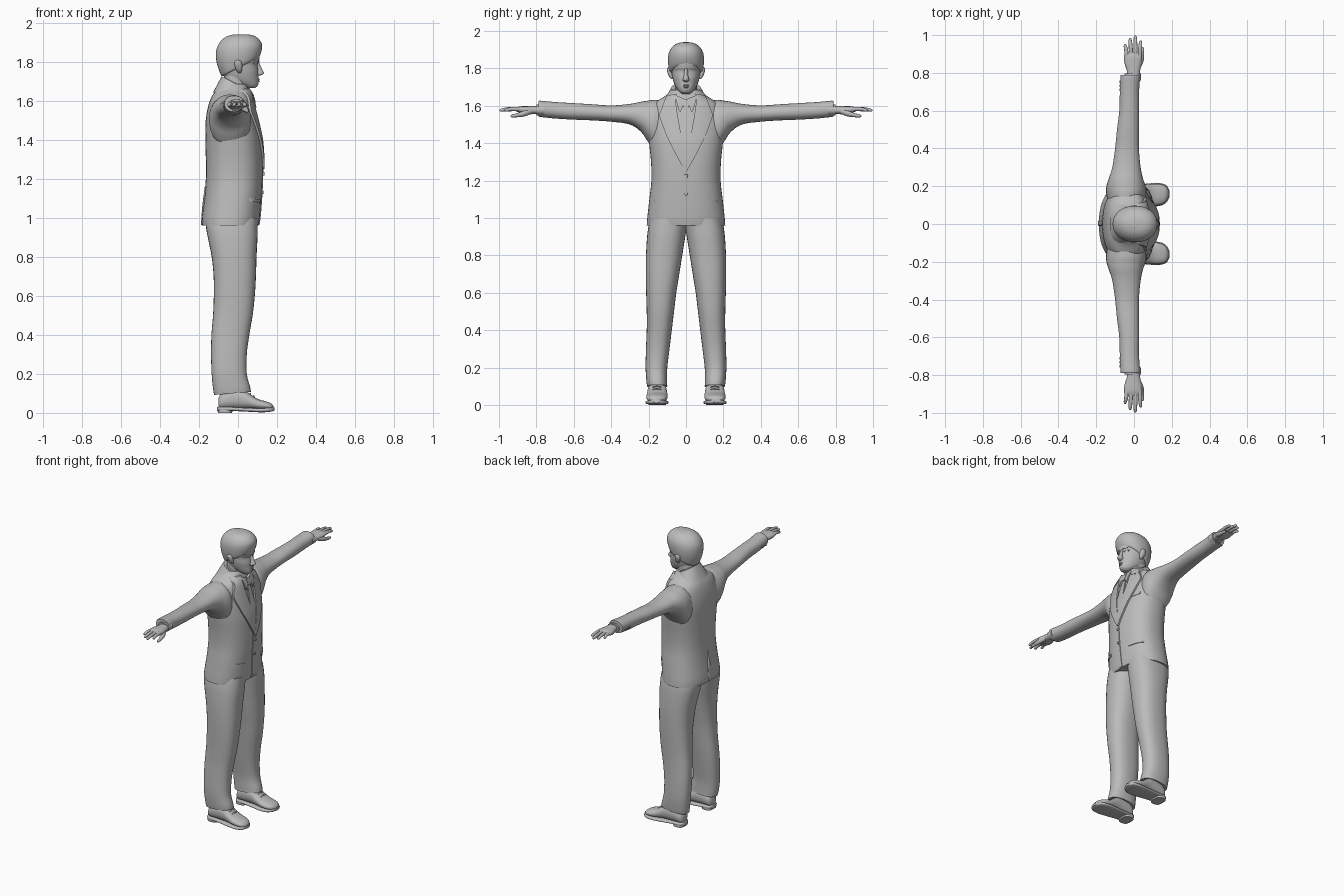
import bpy, bmesh, math
from mathutils import Vector
from mathutils.bvhtree import BVHTree

mat = bpy.data.materials.new("plain grey")
mat.diffuse_color = (0.5, 0.5, 0.5, 1)


def finish(name, bm):
    bmesh.ops.recalc_face_normals(bm, faces=bm.faces)
    me = bpy.data.meshes.new(name)
    bm.to_mesh(me)
    bm.free()
    me.materials.append(mat)
    ob = bpy.data.objects.new(name, me)
    bpy.context.collection.objects.link(ob)
    return ob


def spline(rows, steps):
    """Catmull-Rom through rows of numbers."""
    out = []
    for i in range(len(rows) - 1):
        a, b, c, d = rows[max(i - 1, 0)], rows[i], rows[i + 1], rows[min(i + 2, len(rows) - 1)]
        for s in range(steps):
            t = s / steps
            out.append([0.5 * (2 * q + (r - p) * t + (2 * p - 5 * q + 4 * r - w) * t * t
                        + (3 * q - p - 3 * r + w) * t ** 3) for p, q, r, w in zip(a, b, c, d)])
    return out + [list(rows[-1])]


def loft(name, axis, rows, n=32, steps=4, power=2.3, side=1):
    """Skin over rings (position, a0, a1, b0, b1[, tilt]); side=-1 mirrors in y."""
    bm = bmesh.new()
    order = {"z": (2, 0, 1), "y": (1, 0, 2), "x": (0, 1, 2)}[axis]
    rings = []
    for r in spline([tuple(q) + (0,) * (6 - len(q)) for q in rows], steps):
        ring = []
        for k in range(n):
            t = 2 * math.pi * k / n
            c, s = math.cos(t), math.sin(t)
            u = math.copysign(abs(c) ** (2 / power), c)
            v = math.copysign(abs(s) ** (2 / power), s)
            p = [0, 0, 0]
            p[order[0]] = r[0] + r[5] * u
            p[order[1]] = (r[1] + r[2]) / 2 + (r[2] - r[1]) / 2 * u
            p[order[2]] = (r[3] + r[4]) / 2 + (r[4] - r[3]) / 2 * v
            ring.append(bm.verts.new((p[0], p[1] * side, p[2])))
        rings.append(ring)
    for a, b in zip(rings, rings[1:]):
        for k in range(n):
            bm.faces.new((a[k], a[k - 1], b[k - 1], b[k]))
    bm.faces.new(rings[0])
    bm.faces.new(rings[-1])
    return finish(name, bm)


def tube(name, pts, side=1):
    """Round limb through points (x, y, z, radius), running along y."""
    return loft(name, "y", [(y, x - r, x + r, z - r, z + r) for x, y, z, r in pts], 12, 3, 2, side)


def surface(ob):
    return BVHTree.FromPolygons([v.co for v in ob.data.vertices],
                                [p.vertices[:] for p in ob.data.polygons])


def front(tree, y, z):
    hit = tree.ray_cast(Vector((1, y, z)), Vector((-1, 0, 0)))[0]
    return hit.x if hit else 0.04


def patch(name, tree, left, right, lift, thick=0.008, side=1, n=18, m=6):
    """Cloth plate laid on the front between two (y, z) edges."""
    def at(edge, t):
        f = t * (len(edge) - 1)
        i = min(int(f), len(edge) - 2)
        return Vector(edge[i]).lerp(Vector(edge[i + 1]), f - i)
    bm = bmesh.new()
    grid = []
    for i in range(n + 1):
        a, b = at(left, i / n), at(right, i / n)
        row = []
        for j in range(m + 1):
            y, z = a.lerp(b, j / m)
            row.append(bm.verts.new((front(tree, y * side, z) + lift, y * side, z)))
        grid.append(row)
    for i in range(n):
        for j in range(m):
            f = bm.faces.new((grid[i][j], grid[i + 1][j], grid[i + 1][j + 1], grid[i][j + 1]))
    top = bmesh.ops.extrude_face_region(bm, geom=bm.faces[:])["geom"]
    for v in top:
        if isinstance(v, bmesh.types.BMVert):
            v.co.x -= thick + lift
    return finish(name, bm)


# Jacket body
jacket = loft("jacket_body", "z", [
    (0.96, -.185, .105, -.21, .21), (1.0, -.185, .112, -.207, .207), (1.1, -.172, .12, -.196, .196),
    (1.2, -.165, .125, -.185, .185), (1.3, -.165, .125, -.187, .187), (1.4, -.167, .118, -.197, .197),
    (1.48, -.167, .102, -.203, .203), (1.55, -.158, .085, -.2, .2), (1.61, -.14, .07, -.175, .175),
    (1.65, -.115, .058, -.115, .115), (1.685, -.085, .045, -.078, .078)], 48, 4, 2.35)
body = surface(jacket)

# Jacket collar, shirt collar and neck
loft("jacket_collar", "z", [(1.63, -.128, .06, -.12, .12, -.012), (1.665, -.1, .05, -.095, .095, -.03),
     (1.69, -.083, .05, -.08, .08, -.035)], 36)
loft("shirt_collar", "z", [(1.63, -.08, .058, -.077, .077, -.03), (1.675, -.075, .058, -.073, .073, -.03),
     (1.69, -.072, .054, -.07, .07, -.03)], 36)
loft("neck", "z", [(1.6, -.07, .045, -.062, .062), (1.68, -.07, .045, -.06, .06),
     (1.75, -.065, .045, -.06, .06)])

# Lapels, shirt collar points, pockets
for s, tag in ((1, "left"), (-1, "right")):
    patch("lapel_" + tag, body, [(.06, 1.66), (.045, 1.55), (.025, 1.44), (-.002, 1.33), (-.002, 1.25)],
          [(.11, 1.64), (.145, 1.55), (.105, 1.44), (.055, 1.34), (.004, 1.25)], .011, side=s)
    patch("lapel_notch_" + tag, body, [(.05, 1.665), (.065, 1.61)], [(.105, 1.655), (.125, 1.595)], .014, side=s)
    patch("collar_point_" + tag, body, [(.004, 1.635), (.03, 1.565)], [(.062, 1.66), (.04, 1.58)], .014, side=s)
    patch("pocket_flap_" + tag, body, [(.085, 1.092), (.085, 1.076)], [(.17, 1.1), (.17, 1.084)], .005, side=s)
patch("breast_pocket", body, [(.1, 1.44), (.1, 1.425)], [(.15, 1.45), (.15, 1.435)], .003)

# Tie and front overlap
patch("tie_knot", body, [(-.022, 1.635), (-.013, 1.59)], [(.022, 1.635), (.013, 1.59)], .016)
patch("tie_blade", body, [(-.013, 1.595), (-.028, 1.45), (-.005, 1.33)],
      [(.013, 1.595), (.028, 1.45), (.005, 1.33)], .008)
patch("front_overlap", body, [(-.022, 1.29), (-.022, 1.1), (-.012, .962)],
      [(.004, 1.29), (.01, 1.1), (.015, .962)], .004)
for i, z in enumerate((1.225, 1.13)):
    x = front(body, 0, z)
    loft("button_%d" % i, "x", [(x - .003, -.01, .01, z - .01, z + .01),
         (x + .01, -.009, .009, z - .009, z + .009)], 16, 1, 2)

# Back vent flap
loft("back_vent", "z", [(.962, -.19, -.17, -.012, .02), (1.06, -.183, -.16, -.012, .018),
     (1.16, -.17, -.15, -.004, .006)], 12, 3, 4)

# Limbs, built on one side and mirrored
for s, tag in ((1, "left"), (-1, "right")):
    loft("sleeve_" + tag, "y", [
        (.12, -.14, .055, 1.36, 1.63), (.17, -.148, .066, 1.37, 1.632), (.205, -.145, .06, 1.41, 1.627),
        (.24, -.134, .048, 1.46, 1.622), (.3, -.115, .035, 1.5, 1.61), (.4, -.1, .026, 1.515, 1.602),
        (.5, -.09, .026, 1.522, 1.608), (.6, -.078, .027, 1.526, 1.614), (.7, -.075, .027, 1.532, 1.62),
        (.775, -.072, .032, 1.54, 1.627), (.788, -.07, .03, 1.543, 1.625)], 32, 4, 2.15, s)
    loft("shirt_cuff_" + tag, "y", [(.76, -.052, .036, 1.546, 1.61), (.798, -.05, .036, 1.548, 1.606)], 24, 2, 2.1, s)
    for k in range(3):
        y = .71 + k * .022
        loft("sleeve_button_%s_%d" % (tag, k), "x", [(-.078, y - .007, y + .007, 1.563, 1.577),
             (-.068, y - .007, y + .007, 1.563, 1.577)], 12, 1, 2, s)
    loft("palm_" + tag, "y", [
        (.77, -.036, .03, 1.556, 1.598), (.81, -.038, .032, 1.556, 1.598), (.85, -.05, .04, 1.554, 1.598),
        (.885, -.053, .042, 1.562, 1.597), (.91, -.048, .038, 1.57, 1.59)], 24, 4, 2.4, s)
    for nm, x0, x1, tip in (("index", .03, .035, .972), ("middle", .008, .007, .998),
                            ("ring", -.015, -.02, .985), ("little", -.037, -.046, .953)):
        mid = (.89 + tip) / 2
        tube("%s_finger_%s" % (nm, tag), [(x0, .88, 1.581, .012), ((x0 + x1) / 2, mid, 1.583, .0105),
             (x1, tip - .012, 1.577, .0085), (x1, tip - .003, 1.576, .005), (x1, tip, 1.576, .001)], s)
    tube("thumb_" + tag, [(.02, .825, 1.572, .014), (.034, .86, 1.56, .016), (.043, .9, 1.55, .011),
         (.045, .93, 1.546, .008), (.045, .938, 1.546, .001)], s)

    loft("trouser_leg_" + tag, "z", [
        (.1, -.122, .066, .1, .208, .008), (.13, -.128, .062, .101, .212, .004), (.2, -.135, .045, .1, .216),
        (.3, -.138, .045, .088, .214), (.4, -.136, .058, .076, .21), (.5, -.128, .075, .064, .21),
        (.6, -.124, .086, .052, .213), (.7, -.125, .092, .036, .215), (.8, -.135, .095, .02, .214),
        (.9, -.155, .1, .004, .208), (.96, -.165, .1, -.006, .2), (1.0, -.165, .1, -.01, .19)], 32, 4, 2.4, s)

    loft("shoe_upper_" + tag, "x", [
        (-.1, .13, .18, .025, .075), (-.085, .112, .196, .02, .1), (-.04, .106, .202, .02, .125),
        (.02, .103, .205, .02, .125), (.06, .1, .208, .02, .098), (.1, .098, .212, .018, .072),
        (.14, .102, .21, .016, .06), (.168, .118, .2, .016, .05), (.182, .142, .178, .018, .036)], 28, 4, 2.3, s)
    loft("shoe_sole_" + tag, "x", [
        (-.108, .135, .175, .012, .03), (-.09, .11, .198, .01, .032), (-.03, .104, .204, .01, .03),
        (.05, .097, .212, .006, .026), (.11, .093, .217, .003, .024), (.15, .1, .214, .004, .026),
        (.175, .118, .202, .008, .028), (.188, .145, .176, .012, .028)], 24, 4, 3.5, s)
    loft("shoe_heel_" + tag, "z", [(0, -.103, -.03, .108, .2), (.02, -.105, -.028, .107, .201)], 24, 1, 3, s)
    for k in range(3):
        x, z = .045 + .018 * k, .113 - .013 * k
        loft("lace_%s_%d" % (tag, k), "y", [(.132, x - .004, x + .004, z - .006, z), (.155, x - .004, x + .004,
             z - .004, z + .004), (.178, x - .004, x + .004, z - .006, z)], 8, 2, 2, s)

# Head
head = loft("head", "z", [
    (1.664, .05, .085, -.02, .02), (1.675, .01, .1, -.036, .036), (1.695, -.045, .106, -.052, .052),
    (1.72, -.07, .105, -.064, .064), (1.75, -.08, .105, -.072, .072), (1.785, -.09, .1, -.077, .077),
    (1.805, -.093, .108, -.079, .079), (1.85, -.1, .11, -.082, .082), (1.9, -.08, .09, -.066, .066),
    (1.925, -.04, .05, -.03, .03)], 40, 4, 2.1)
face = surface(head)

# Hair cap: low at the nape, high over the forehead
loft("hair", "z", [
    (1.775, -.076, .108, -.079, .079, .048), (1.785, -.088, .115, -.088, .088, .052),
    (1.83, -.109, .123, -.096, .096, .036), (1.875, -.112, .121, -.094, .094, .02),
    (1.91, -.094, .1, -.077, .077, .012), (1.932, -.062, .068, -.048, .048, .005),
    (1.94, -.02, .025, -.015, .015)], 40, 4, 2.1)

# Nose, mouth
loft("nose", "z", [(1.728, .09, .11, -.01, .01), (1.735, .085, .128, -.018, .018), (1.745, .085, .132, -.016, .016),
     (1.765, .085, .121, -.011, .011), (1.795, .085, .109, -.009, .009), (1.81, .085, .104, -.006, .006)], 16, 3, 2)
for nm, z, w, h in (("upper_lip", 1.709, .024, .005), ("lower_lip", 1.7, .019, .005)):
    x = front(face, 0, z)
    loft(nm, "y", [(-w, x - .016, x - .01, z - .001, z + .001), (-w / 2, x - .012, x + .002, z - h, z + h),
         (0, x - .01, x + .006, z - h, z + h), (w / 2, x - .012, x + .002, z - h, z + h),
         (w, x - .016, x - .01, z - .001, z + .001)], 12, 3, 2)

# Eyes, brows and ears
for s, tag in ((1, "left"), (-1, "right")):
    patch("eye_" + tag, face, [(.02, 1.786), (.02, 1.784)], [(.048, 1.789), (.048, 1.779)], .002, .006, s, 4, 4)
    patch("eyelid_" + tag, face, [(.018, 1.791), (.018, 1.787)], [(.051, 1.793), (.051, 1.788)], .004, .006, s, 4, 6)
    patch("brow_" + tag, face, [(.014, 1.808), (.014, 1.8)], [(.056, 1.811), (.056, 1.805)], .004, .006, s, 4, 6)
    loft("ear_" + tag, "z", [(1.742, .0, .015, .066, .076), (1.755, -.008, .02, .07, .09),
         (1.78, -.018, .022, .07, .1), (1.8, -.018, .018, .072, .101), (1.81, -.008, .01, .074, .09)], 16, 3, 2, s)

# Smooth shading with sharp edges kept
for ob in bpy.data.objects:
    ob.select_set(True)
    bpy.context.view_layer.objects.active = ob
bpy.ops.object.shade_smooth_by_angle(angle=math.radians(45))
